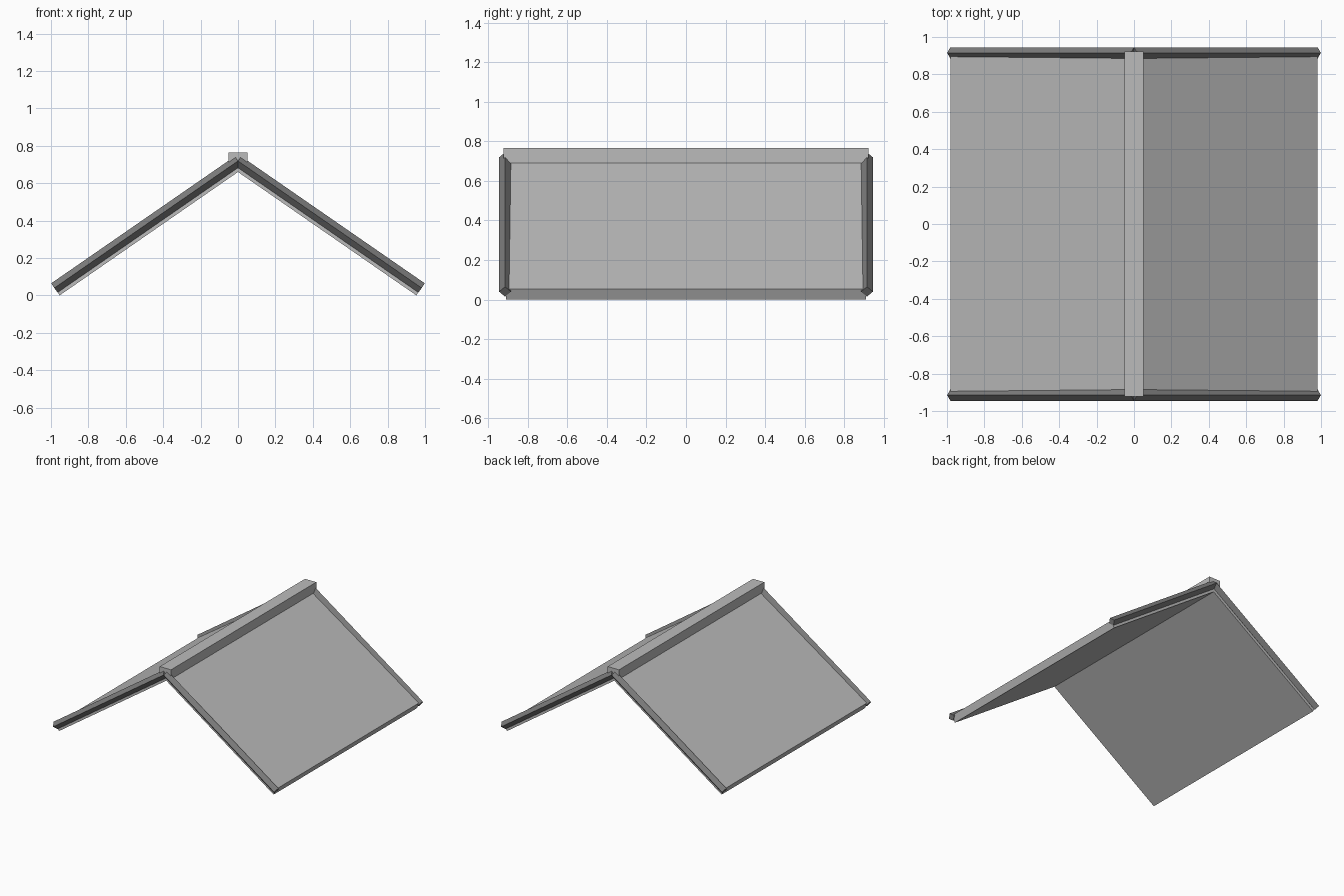
import bpy
import math
from mathutils import Vector

if "Cube" in bpy.data.objects:
    bpy.data.objects.remove(bpy.data.objects["Cube"])


def material(name, value):
    m = bpy.data.materials.new(name)
    m.diffuse_color = (value, value, value, 1)
    m.use_nodes = True
    m.node_tree.nodes["Principled BSDF"].inputs["Base Color"].default_value = m.diffuse_color
    return m


light_grey = material("light grey", 0.5)
dark_grey = material("dark grey", 0.2)


def loft(name, start, end, mat):
    """Closed prism between two matching cross-sections."""
    n = len(start)
    faces = [(i, (i + 1) % n, n + (i + 1) % n, n + i) for i in range(n)]
    faces += [tuple(reversed(range(n))), tuple(range(n, 2 * n))]
    mesh = bpy.data.meshes.new(name)
    mesh.from_pydata([tuple(p) for p in start + end], [], faces)
    mesh.materials.append(mat)
    obj = bpy.data.objects.new(name, mesh)
    bpy.context.collection.objects.link(obj)
    # consistent outward normals
    import bmesh
    bm = bmesh.new()
    bm.from_mesh(mesh)
    bmesh.ops.recalc_face_normals(bm, faces=bm.faces)
    bm.to_mesh(mesh)
    bm.free()
    return obj


def extrude_y(name, profile, y0, y1, mat):
    return loft(name, [(x, y0, z) for x, z in profile],
                [(x, y1, z) for x, z in profile], mat)


# Two sloping slabs joined at the ridge, as one chevron
extrude_y("roof_panels",
          [(-0.954, 0), (0, 0.66), (0.954, 0), (0.98, 0.053),
           (0, 0.719), (-0.98, 0.053)], -0.91, 0.91, light_grey)

# Flat cap along the ridge
extrude_y("ridge_cap",
          [(-0.05, 0.69), (0.05, 0.69), (0.05, 0.765), (-0.05, 0.765)],
          -0.922, 0.922, light_grey)

# Diamond-section bars along the four gable edges
RADIUS = 0.03
for sx, side in ((-1, "left"), (1, "right")):
    for sy, end in ((-1, "front"), (1, "back")):
        low = Vector((sx * 0.982, sy * 0.915, 0.04))
        high = Vector((0, sy * 0.915, 0.719))
        out = Vector((0, 1, 0))
        up = (high - low).normalized().cross(out)
        ring = [RADIUS * (math.cos(a) * out + math.sin(a) * up)
                for a in (i * math.pi / 2 for i in range(4))]
        loft(f"gable_trim_{end}_{side}", [low + r for r in ring],
             [high + r for r in ring], dark_grey)
